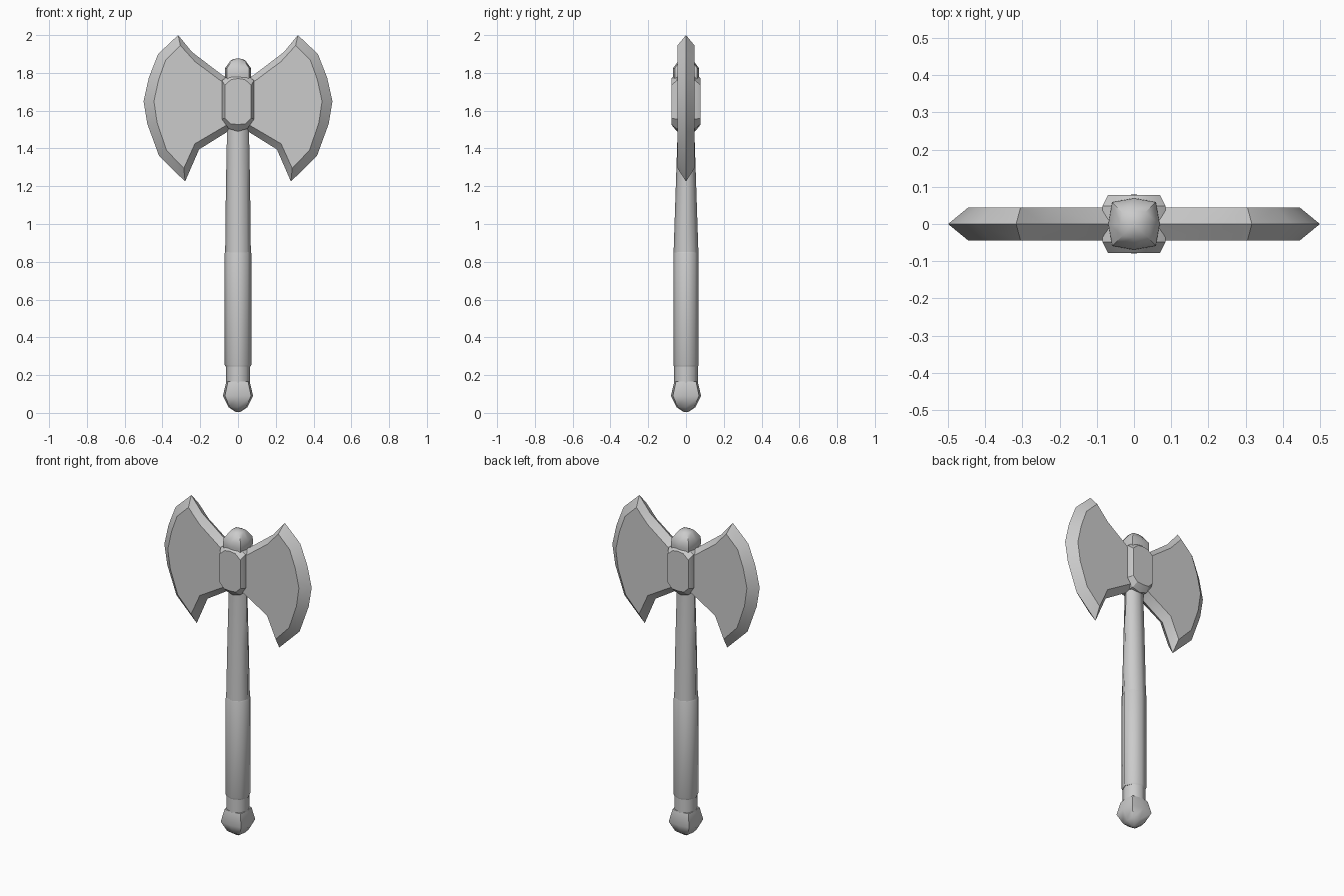
import bpy, bmesh, math

if "Cube" in bpy.data.objects:
    bpy.data.objects.remove(bpy.data.objects["Cube"])


def finish(name, bm, angle=30):
    bmesh.ops.recalc_face_normals(bm, faces=bm.faces)
    me = bpy.data.meshes.new(name)
    bm.to_mesh(me)
    bm.free()
    ob = bpy.data.objects.new(name, me)
    bpy.context.collection.objects.link(ob)
    bpy.ops.object.select_all(action='DESELECT')
    ob.select_set(True)
    bpy.context.view_layer.objects.active = ob
    bpy.ops.object.shade_smooth_by_angle(angle=math.radians(angle))
    return ob


def bridge(bm, loops):
    for a, b in zip(loops, loops[1:]):
        n = len(a)
        for i in range(n):
            bm.faces.new((a[i], a[(i + 1) % n], b[(i + 1) % n], b[i]))


def column(name, rings, diagonal=1.0, angle=30):
    """Eight-sided upright part; rings are (x radius, y radius, z)."""
    bm = bmesh.new()
    loops = []
    for rx, ry, z in rings:
        loop = []
        for i in range(8):
            k = diagonal if i % 2 else 1.0
            a = i * math.pi / 4
            loop.append(bm.verts.new((rx * k * math.cos(a), ry * k * math.sin(a), z)))
        loops.append(loop)
    bridge(bm, loops)
    bm.faces.new(loops[0])
    bm.faces.new(loops[-1])
    return finish(name, bm, angle)


def plate(name, layers, angle=30):
    """Stack of matching xz outlines at given y depths."""
    bm = bmesh.new()
    loops = [[bm.verts.new((x, y, z)) for x, z in pts] for y, pts in layers]
    bridge(bm, loops)
    bm.faces.new(loops[0])
    bm.faces.new(loops[-1])
    return finish(name, bm, angle)


# Handle: pommel, neck, grip, tapering shaft and top knob
column("pommel", [(.012, .012, .005), (.05, .05, .03), (.08, .08, .09),
                  (.062, .062, .165)], 1.22, 50)
column("neck", [(.064, .064, .15), (.064, .064, .26)], 1.0, 50)
column("grip", [(.066, .064, .245), (.071, .067, .255), (.071, .067, .845),
                (.066, .064, .855)], 1.0, 50)
column("shaft", [(.068, .066, .84), (.064, .054, 1.2), (.058, .044, 1.5),
                 (.056, .044, 1.8)], 1.0, 50)
column("top_knob", [(.066, .066, 1.72), (.07, .07, 1.79), (.069, .069, 1.825),
                    (.037, .037, 1.868), (.01, .01, 1.876)], 1.2, 50)

# Double blade: ridge outline on y = 0, inset flat cheeks on both sides
edge = [(0, 1.74), (.085, 1.79), (.243, 1.91), (.317, 2.0), (.423, 1.90), (.472, 1.775),
        (.5, 1.65), (.48, 1.53), (.418, 1.36), (.28, 1.225), (.206, 1.395), (.053, 1.49), (0, 1.51)]
cheek = [(0, 1.71), (.08, 1.75), (.228, 1.86), (.305, 1.945), (.382, 1.87), (.42, 1.765),
         (.445, 1.65), (.428, 1.535), (.378, 1.39), (.287, 1.295), (.228, 1.425), (.058, 1.525), (0, 1.54)]
for side, name in ((1, "right_blade"), (-1, "left_blade")):
    flip = lambda pts: [(side * x, z) for x, z in pts]
    plate(name, [(-.045, flip(cheek)), (0, flip(edge)), (.045, flip(cheek))])

# Socket clamping the blades, bevelled front and back
def mirrored(half):
    return half + [(-x, z) for x, z in reversed(half) if x > 0]


outer = mirrored([(0, 1.80), (.05, 1.785), (.085, 1.76), (.085, 1.555), (.05, 1.505), (0, 1.49)])
inner = mirrored([(0, 1.77), (.036, 1.765), (.07, 1.735), (.07, 1.56), (.04, 1.53), (0, 1.527)])
plate("socket", [(-.078, inner), (-.048, outer), (.048, outer), (.078, inner)])
